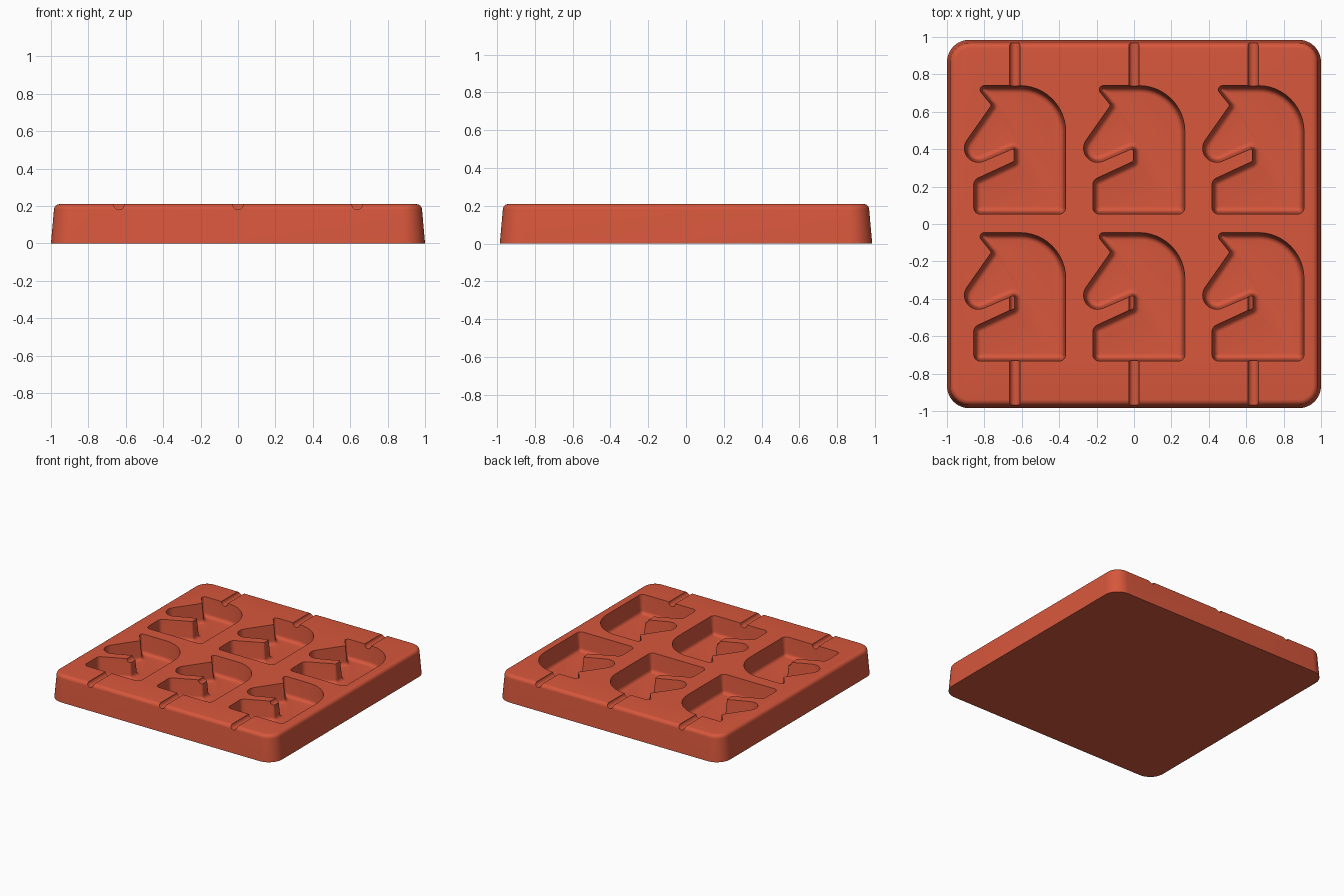
import bpy, bmesh, math
from mathutils import Vector

cube = bpy.data.objects.get("Cube")
if cube:
    bpy.data.objects.remove(cube, do_unlink=True)

SEGMENTS = 12
HEIGHT = 0.21
COLUMNS = (-0.637, 0, 0.637)
ROW_STEP = 0.786

red = bpy.data.materials.new("silicone_red")
red.use_nodes = True
color = (0.68, 0.095, 0.045, 1)
red.diffuse_color = color
red.node_tree.nodes["Principled BSDF"].inputs["Base Color"].default_value = color


def rounded_outline(corners, inset):
    """Inset a counter-clockwise outline of (x, y, radius) and round its corners."""
    result = []
    count = len(corners)
    for i, (x, y, radius) in enumerate(corners):
        point = Vector((x, y))
        before = (point - Vector(corners[i - 1][:2])).normalized()
        after = (Vector(corners[(i + 1) % count][:2]) - point).normalized()
        n1 = Vector((-before.y, before.x))
        n2 = Vector((-after.y, after.x))
        miter = (n1 + n2) / (1 + n1.dot(n2))
        turn = math.atan2(before.x * after.y - before.y * after.x, before.dot(after))
        side = 1 if turn > 0 else -1
        r = max(radius - side * inset, 0.006)
        center = point + miter * (inset + side * r)
        start = math.atan2(-n1.y * side, -n1.x * side)
        for k in range(SEGMENTS + 1):
            a = start + turn * k / SEGMENTS
            result.append(center + r * Vector((math.cos(a), math.sin(a))))
    return result


def loft(bm, corners, profile, offset=(0, 0)):
    """Stack rounded outlines at (z, inset) levels, bottom to top, and cap them."""
    rings = [[bm.verts.new((p.x + offset[0], p.y + offset[1], z))
              for p in rounded_outline(corners, inset)] for z, inset in profile]
    for low, high in zip(rings, rings[1:]):
        for i in range(len(low)):
            j = (i + 1) % len(low)
            bm.faces.new((low[i], low[j], high[j], high[i]))
    bm.faces.new(rings[0][::-1])
    bm.faces.new(rings[-1])


def make_object(name, bm):
    bmesh.ops.recalc_face_normals(bm, faces=bm.faces)
    mesh = bpy.data.meshes.new(name)
    bm.to_mesh(mesh)
    bm.free()
    mesh.materials.append(red)
    obj = bpy.data.objects.new(name, mesh)
    bpy.context.collection.objects.link(obj)
    return obj


def fillet(steps):
    return [math.radians(90 * k / steps) for k in range(steps + 1)]


# Tray body: drafted sides with a rounded top edge
bm = bmesh.new()
tray_corners = [(-1, -0.985, 0.12), (1, -0.985, 0.12), (1, 0.985, 0.12), (-1, 0.985, 0.12)]
edge = 0.03
tray_profile = [(0, 0)] + [(HEIGHT - edge + edge * math.sin(a), 0.016 + edge * (1 - math.cos(a)))
                           for a in fillet(6)]
loft(bm, tray_corners, tray_profile)
tray = make_object("mold_tray", bm)

# Horse-head pockets: drafted walls with a rounded floor edge
pocket_corners = [
    (-0.21, 0.74, 0.022),    # ear tip
    (-0.125, 0.635, 0.01),   # ear notch
    (-0.408, 0.232, 0.075),  # muzzle
    (-0.004, 0.405, 0.01),   # mouth, upper
    (-0.004, 0.335, 0.01),   # mouth, lower
    (-0.22, 0.235, 0.04),    # chest
    (-0.22, 0.053, 0.035),   # base front
    (0.272, 0.053, 0.035),   # base back
    (0.272, 0.74, 0.245),    # crown
]
floor, curve = 0.06, 0.028
pocket_profile = [(floor + curve * (1 - math.cos(a)), 0.012 + curve * (1 - math.sin(a)))
                  for a in fillet(6)]
pocket_profile += [(HEIGHT, 0), (HEIGHT + 0.04, -0.003)]
bm = bmesh.new()
for x in COLUMNS:
    for row in range(2):
        loft(bm, pocket_corners, pocket_profile, (x, -row * ROW_STEP))
pockets = make_object("pocket_cutter", bm)

# Stick grooves: from both long edges into the pockets
bm = bmesh.new()
for x in COLUMNS:
    for y0, y1 in ((-1.1, -0.35), (0.6, 1.1)):
        ends = [[bm.verts.new((x + 0.028 * math.cos(a), y, HEIGHT + 0.03 * math.sin(a)))
                 for a in (math.tau * k / 24 for k in range(24))] for y in (y0, y1)]
        for i in range(24):
            j = (i + 1) % 24
            bm.faces.new((ends[0][i], ends[0][j], ends[1][j], ends[1][i]))
        bm.faces.new(ends[0])
        bm.faces.new(ends[1])
grooves = make_object("groove_cutter", bm)

# Cut the tray, then drop the cutters
for cutter in (pockets, grooves):
    cutter.hide_render = True
    cut = tray.modifiers.new(cutter.name, "BOOLEAN")
    cut.operation = "DIFFERENCE"
    cut.solver = "EXACT"
    cut.object = cutter
bpy.context.view_layer.update()
finished = bpy.data.meshes.new_from_object(tray.evaluated_get(bpy.context.evaluated_depsgraph_get()))
tray.modifiers.clear()
tray.data = finished
for cutter in (pockets, grooves):
    bpy.data.objects.remove(cutter, do_unlink=True)

for other in bpy.context.selected_objects:
    other.select_set(False)
tray.select_set(True)
bpy.context.view_layer.objects.active = tray
bpy.ops.object.shade_smooth_by_angle(angle=math.radians(30))
